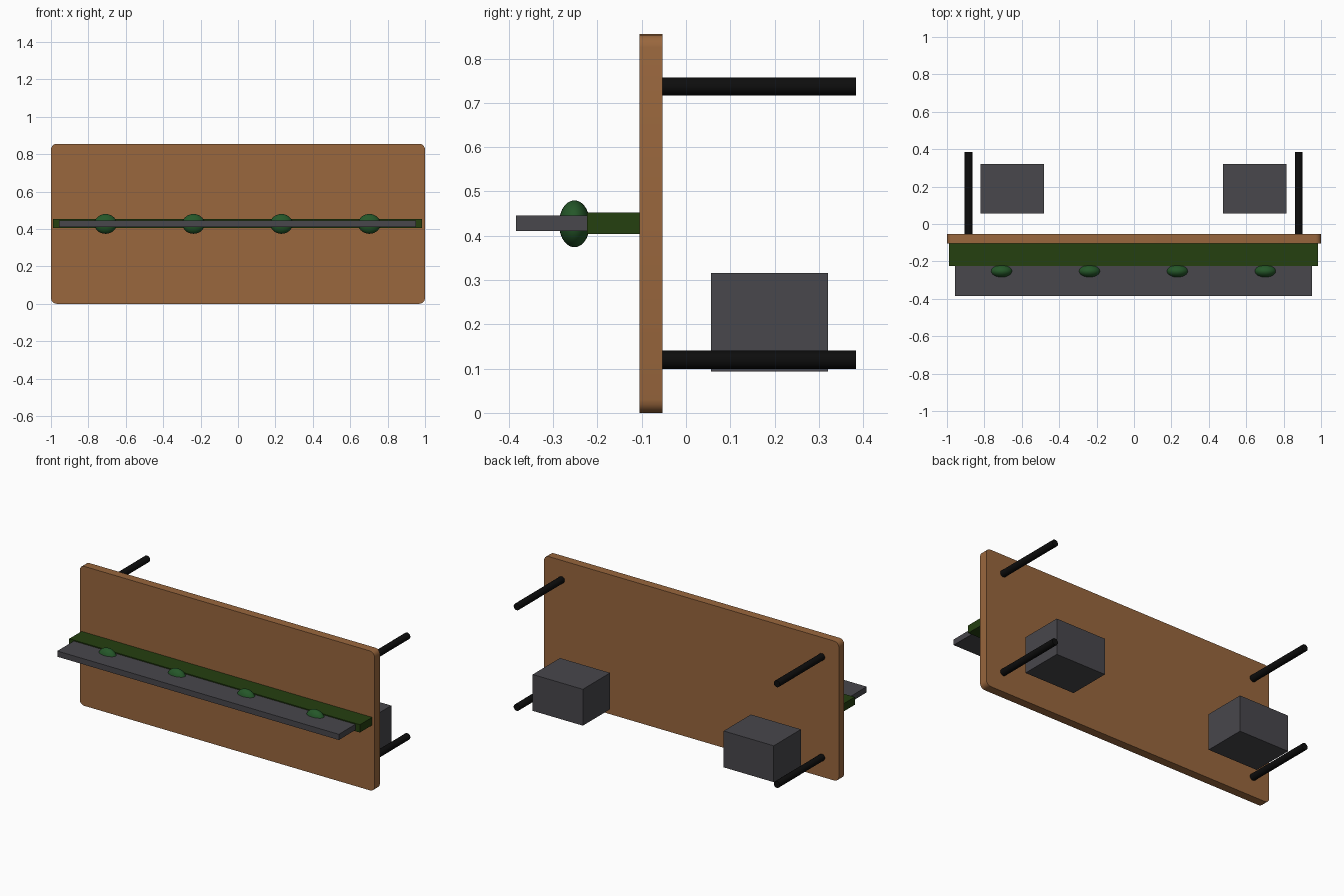
import bpy, bmesh, math
from mathutils import Matrix

if "Cube" in bpy.data.objects:
    bpy.data.objects.remove(bpy.data.objects["Cube"])


def material(name, rgb):
    m = bpy.data.materials.new(name)
    m.diffuse_color = (*rgb, 1)
    m.use_nodes = True
    m.node_tree.nodes["Principled BSDF"].inputs["Base Color"].default_value = m.diffuse_color
    return m


WOOD = material("wood brown", (0.32, 0.135, 0.047))
GREY = material("dark grey", (0.065, 0.063, 0.072))
OLIVE = material("dark olive", (0.018, 0.05, 0.005))
GREEN = material("leaf green", (0.018, 0.095, 0.022))
BLACK = material("black", (0.004, 0.004, 0.004))


def finish(name, bm, mat):
    me = bpy.data.meshes.new(name)
    bm.to_mesh(me)
    bm.free()
    me.materials.append(mat)
    ob = bpy.data.objects.new(name, me)
    bpy.context.collection.objects.link(ob)
    return ob


def smooth(ob):
    bpy.ops.object.select_all(action='DESELECT')
    ob.select_set(True)
    bpy.context.view_layer.objects.active = ob
    bpy.ops.object.shade_smooth_by_angle(angle=math.radians(40))


def box(name, lo, hi, mat, corner=0):
    bm = bmesh.new()
    bmesh.ops.create_cube(bm, size=1)
    for v in bm.verts:
        v.co = [(a + b) / 2 + c * (b - a) for a, b, c in zip(lo, hi, v.co)]
    if corner:
        # round only the four edges running front to back
        edges = [e for e in bm.edges
                 if abs(e.verts[0].co.y - e.verts[1].co.y) > 1e-4]
        bmesh.ops.bevel(bm, geom=edges, offset=corner, segments=4,
                        profile=0.5, affect='EDGES')
    return finish(name, bm, mat)


# Upright board with rounded corners
smooth(box("board", (-1, -0.105, 0), (1, -0.053, 0.855), WOOD, 0.03))

# Ledge on the front: rail against the board, then the grey strip
box("shelf_rail", (-0.988, -0.224, 0.404), (0.984, -0.105, 0.452), OLIVE)
box("shelf_strip", (-0.957, -0.384, 0.411), (0.953, -0.224, 0.446), GREY)

# Row of flattened knobs through the strip
for i in range(4):
    bm = bmesh.new()
    bmesh.ops.create_uvsphere(
        bm, u_segments=24, v_segments=14, radius=1,
        matrix=Matrix.Translation((-0.708 + 0.47 * i, -0.252, 0.427))
        @ Matrix.Diagonal((0.06, 0.035, 0.053, 1)))
    smooth(finish(f"knob_{i + 1}", bm, GREEN))

# Rods pointing backwards from the corners
for side, x in (("left", -0.885), ("right", 0.88)):
    for level, z in (("lower", 0.12), ("upper", 0.737)):
        bm = bmesh.new()
        bmesh.ops.create_cone(
            bm, cap_ends=True, segments=16, radius1=0.0205, radius2=0.0205,
            depth=0.437,
            matrix=Matrix.Translation((x, 0.1655, z))
            @ Matrix.Rotation(math.pi / 2, 4, 'X'))
        smooth(finish(f"{level}_rod_{side}", bm, BLACK))

# Blocks behind the board
for side, x in (("left", -0.65), ("right", 0.645)):
    box(f"block_{side}", (x - 0.17, 0.057, 0.093), (x + 0.17, 0.321, 0.316), GREY)
